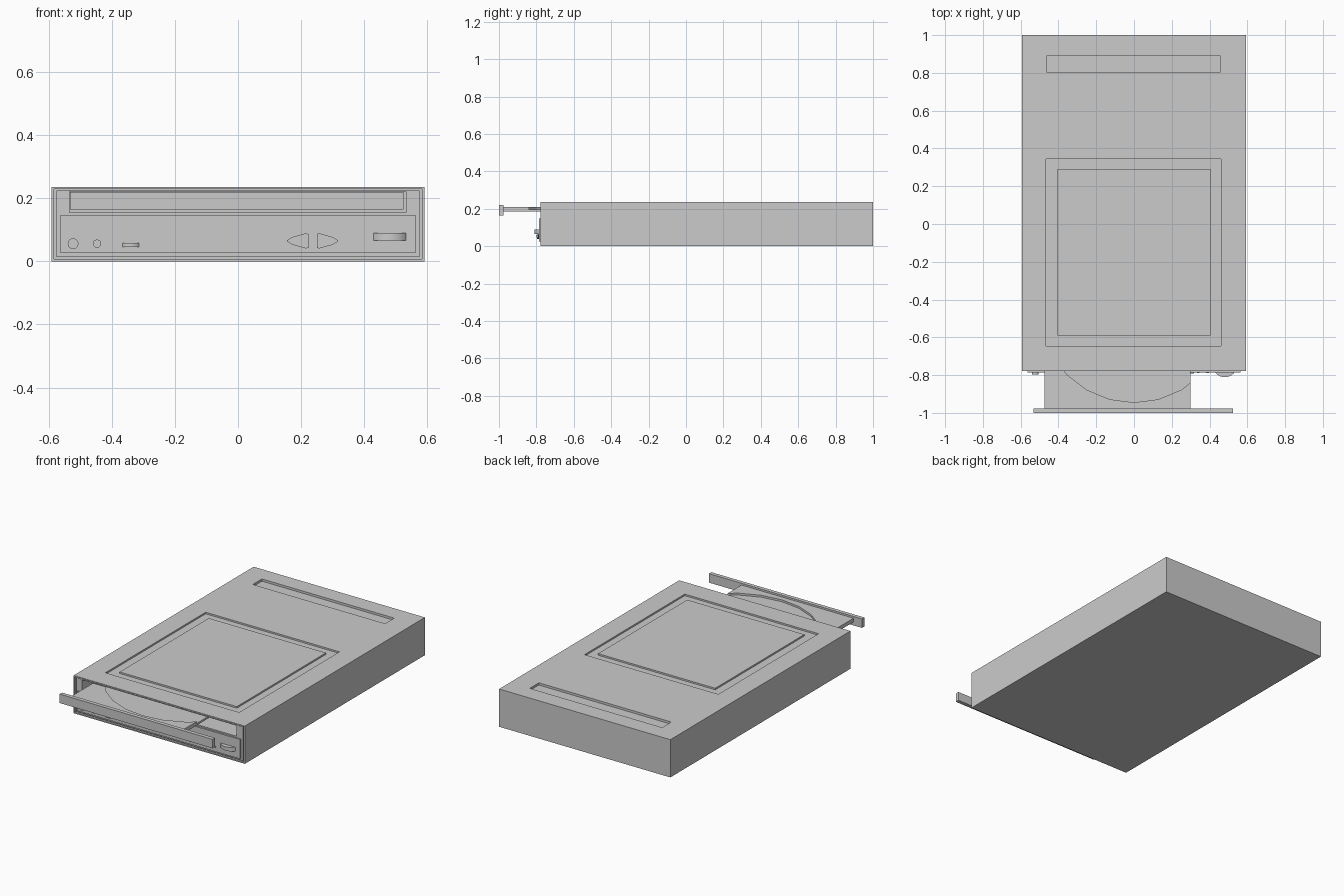
import bpy, math
from math import pi

if "Cube" in bpy.data.objects:
    bpy.data.objects.remove(bpy.data.objects["Cube"])

FRONT = -0.778


def box(name, x0, x1, y0, y1, z0, z1):
    bpy.ops.mesh.primitive_cube_add(size=1, location=((x0 + x1) / 2, (y0 + y1) / 2, (z0 + z1) / 2))
    o = bpy.context.object
    o.name = name
    o.scale = (x1 - x0, y1 - y0, z1 - z0)
    bpy.ops.object.transform_apply(location=True, rotation=False, scale=True)
    return o


def cyl(name, loc, r, depth, sides=24, rot=(0, 0, 0), smooth=True):
    bpy.ops.mesh.primitive_cylinder_add(vertices=sides, radius=r, depth=depth, location=loc, rotation=rot)
    o = bpy.context.object
    o.name = name
    if smooth:
        bpy.ops.object.shade_smooth_by_angle(angle=math.radians(35))
    return o


def cut(target, cutter):
    m = target.modifiers.new("cut", 'BOOLEAN')
    m.operation = 'DIFFERENCE'
    m.solver = 'EXACT'
    m.object = cutter
    bpy.context.view_layer.objects.active = target
    bpy.ops.object.modifier_apply(modifier=m.name)
    bpy.data.objects.remove(cutter)


def prism(name, pts, y0, y1):
    n = len(pts)
    verts = [(x, y, z) for y in (y0, y1) for x, z in pts]
    faces = [list(range(n)), list(range(2 * n - 1, n - 1, -1))]
    faces += [[i, i + n, (i + 1) % n + n, (i + 1) % n] for i in range(n)]
    me = bpy.data.meshes.new(name)
    me.from_pydata(verts, [], faces)
    o = bpy.data.objects.new(name, me)
    bpy.context.collection.objects.link(o)
    bpy.context.view_layer.objects.active = o
    bpy.ops.object.mode_set(mode='EDIT')
    bpy.ops.mesh.select_all(action='SELECT')
    bpy.ops.mesh.normals_make_consistent(inside=False)
    bpy.ops.object.mode_set(mode='OBJECT')
    return o


# Drive housing
case = box("housing", -0.592, 0.592, FRONT, 1, 0, 0.236)

# Lid: square groove around a flush panel, and a long rear recess
groove = box("groove_cutter", -0.465, 0.46, -0.645, 0.345, 0.226, 0.3)
cut(groove, box("panel_keep", -0.405, 0.405, -0.59, 0.29, 0.2, 0.4))
cut(case, groove)
cut(case, box("rear_cutter", -0.46, 0.455, 0.803, 0.893, 0.222, 0.3))

# Front: stepped rim and tray opening
cut(case, box("rim_cutter", -0.584, 0.584, -0.9, FRONT + 0.012, 0.007, 0.229))
bezel = box("bezel", -0.575, 0.575, FRONT + 0.004, FRONT + 0.014, 0.014, 0.225)
for part in (case, bezel):
    cut(part, box("slot_cutter", -0.535, 0.533, -0.9, 0.1, 0.155, 0.221))

# Control panel plate
box("control_plate", -0.563, 0.563, FRONT - 0.007, FRONT + 0.01, 0.026, 0.147)

# Disc tray with its round well, and the tray front
tray = box("disc_tray", -0.475, 0.3, -0.98, 0.08, 0.185, 0.209)
cut(tray, cyl("well_cutter", (0, -0.445, 0.3), 0.5, 0.206, 24, (0, 0, 0), False))
box("tray_front", -0.533, 0.525, -1, -0.976, 0.164, 0.22)

# Thumb wheels
for name, x, z, r, h, dy in (("volume_wheel", 0.481, 0.078, 0.065, 0.024, 0.032),
                             ("small_wheel", -0.34, 0.052, 0.036, 0.013, 0.014)):
    cyl(name, (x, FRONT + dy, z), r, h, 32)
box("small_wheel_frame", -0.376, -0.304, FRONT - 0.010, FRONT, 0.043, 0.061)

# Socket, knob and indicator lights
for name, x, r, out in (("headphone_socket", -0.523, 0.017, 0.018),
                        ("round_button", -0.447, 0.013, 0.014),
                        ("indicator_light_a", 0.341, 0.007, 0.011),
                        ("indicator_light_b", 0.389, 0.007, 0.011)):
    cyl(name, (x, FRONT - out / 2, 0.056), r, out, 20, (pi / 2, 0, 0))

# Arrow-shaped buttons
arrow = [(-0.034, 0.002), (-0.034, -0.002), (-0.018, -0.012), (0.025, -0.024),
         (0.033, -0.022), (0.033, 0.022), (0.025, 0.024), (-0.018, 0.012)]
for name, cx, s in (("left_arrow_button", 0.19, 1), ("right_arrow_button", 0.283, -1)):
    prism(name, [(cx + s * x, 0.065 + z) for x, z in arrow], FRONT - 0.013, FRONT)
